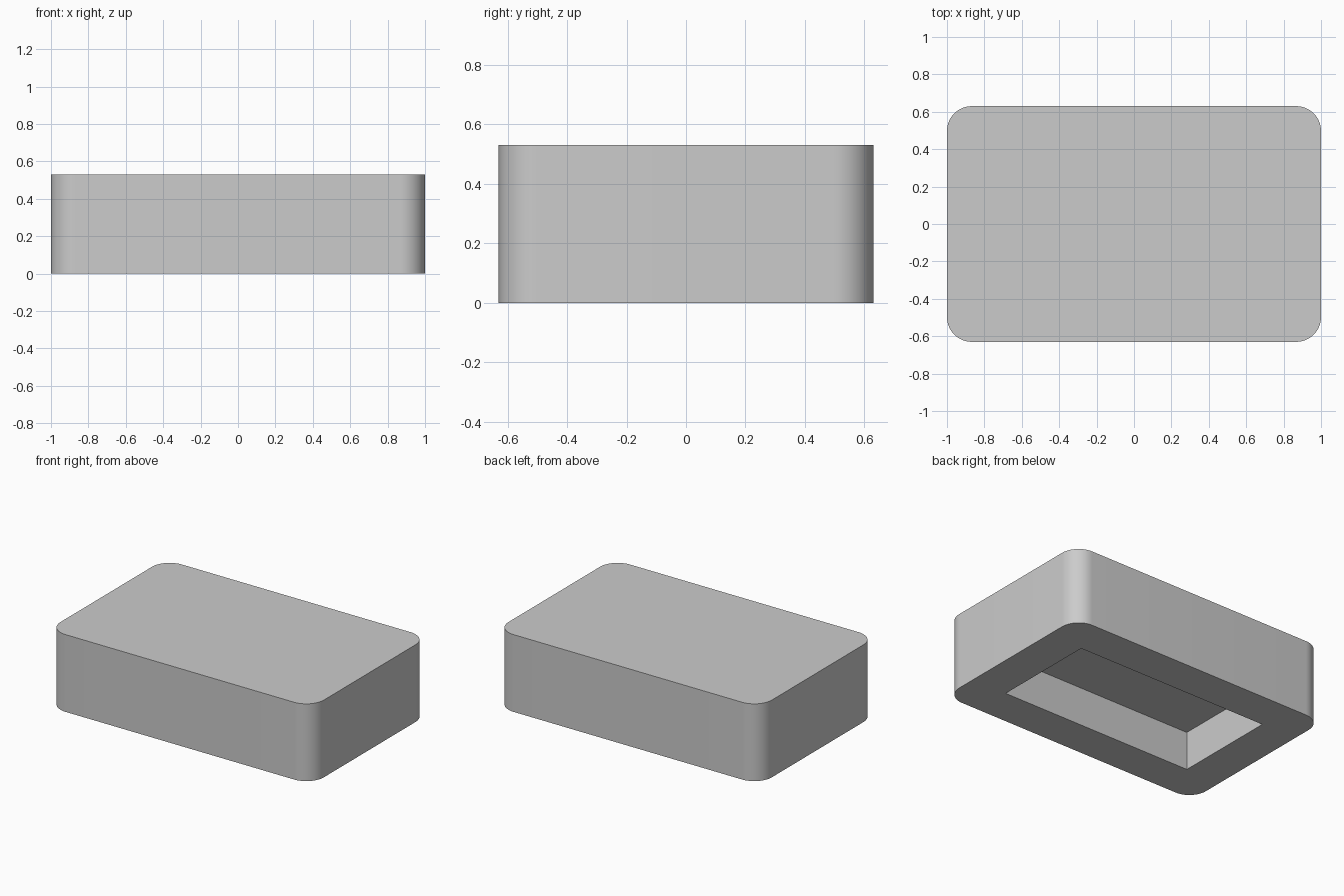
import bpy
import bmesh
from math import cos, sin, pi, radians

cube = bpy.data.objects.get("Cube")
if cube:
    bpy.data.objects.remove(cube, do_unlink=True)

HALF_X, HALF_Y, HEIGHT = 1.0, 0.63, 0.53
WALL, RADIUS, STEPS = 0.265, 0.133, 16

# Plain grey
grey = bpy.data.materials.new("plain_grey")
grey.use_nodes = True
colour = (0.6, 0.6, 0.6, 1)
grey.diffuse_color = colour
grey.node_tree.nodes["Principled BSDF"].inputs["Base Color"].default_value = colour


def prism(name, outline, z0, z1):
    """Extrude a closed outline from z0 up to z1."""
    bm = bmesh.new()
    base = bm.faces.new([bm.verts.new((x, y, z0)) for x, y in outline])
    top = bmesh.ops.extrude_face_region(bm, geom=[base])["geom"]
    verts = [v for v in top if isinstance(v, bmesh.types.BMVert)]
    bmesh.ops.translate(bm, verts=verts, vec=(0, 0, z1 - z0))
    bmesh.ops.recalc_face_normals(bm, faces=bm.faces)
    mesh = bpy.data.meshes.new(name)
    bm.to_mesh(mesh)
    bm.free()
    mesh.materials.append(grey)
    obj = bpy.data.objects.new(name, mesh)
    bpy.context.collection.objects.link(obj)
    return obj


# Body with rounded upright corners
corners = [(1, 1), (-1, 1), (-1, -1), (1, -1)]
outline = []
for i, (sx, sy) in enumerate(corners):
    for k in range(STEPS + 1):
        a = (i + k / STEPS) * pi / 2
        outline.append((sx * (HALF_X - RADIUS) + RADIUS * cos(a),
                        sy * (HALF_Y - RADIUS) + RADIUS * sin(a)))
body = prism("box_body", outline, 0, HEIGHT)

# Square-cornered pocket in the underside
pocket = [(sx * (HALF_X - WALL), sy * (HALF_Y - WALL)) for sx, sy in corners]
cutter = prism("pocket_cutter", pocket, -0.1, HEIGHT / 2)
cutter.hide_render = True
cutter.hide_viewport = True

cut = body.modifiers.new("underside_pocket", 'BOOLEAN')
cut.operation = 'DIFFERENCE'
cut.solver = 'EXACT'
cut.object = cutter

# Apply the cut, drop the cutter and smooth the corners
bpy.ops.object.select_all(action='DESELECT')
body.select_set(True)
bpy.context.view_layer.objects.active = body
bpy.ops.object.modifier_apply(modifier=cut.name)
bpy.data.objects.remove(cutter, do_unlink=True)
bpy.ops.object.shade_smooth_by_angle(angle=radians(30))
